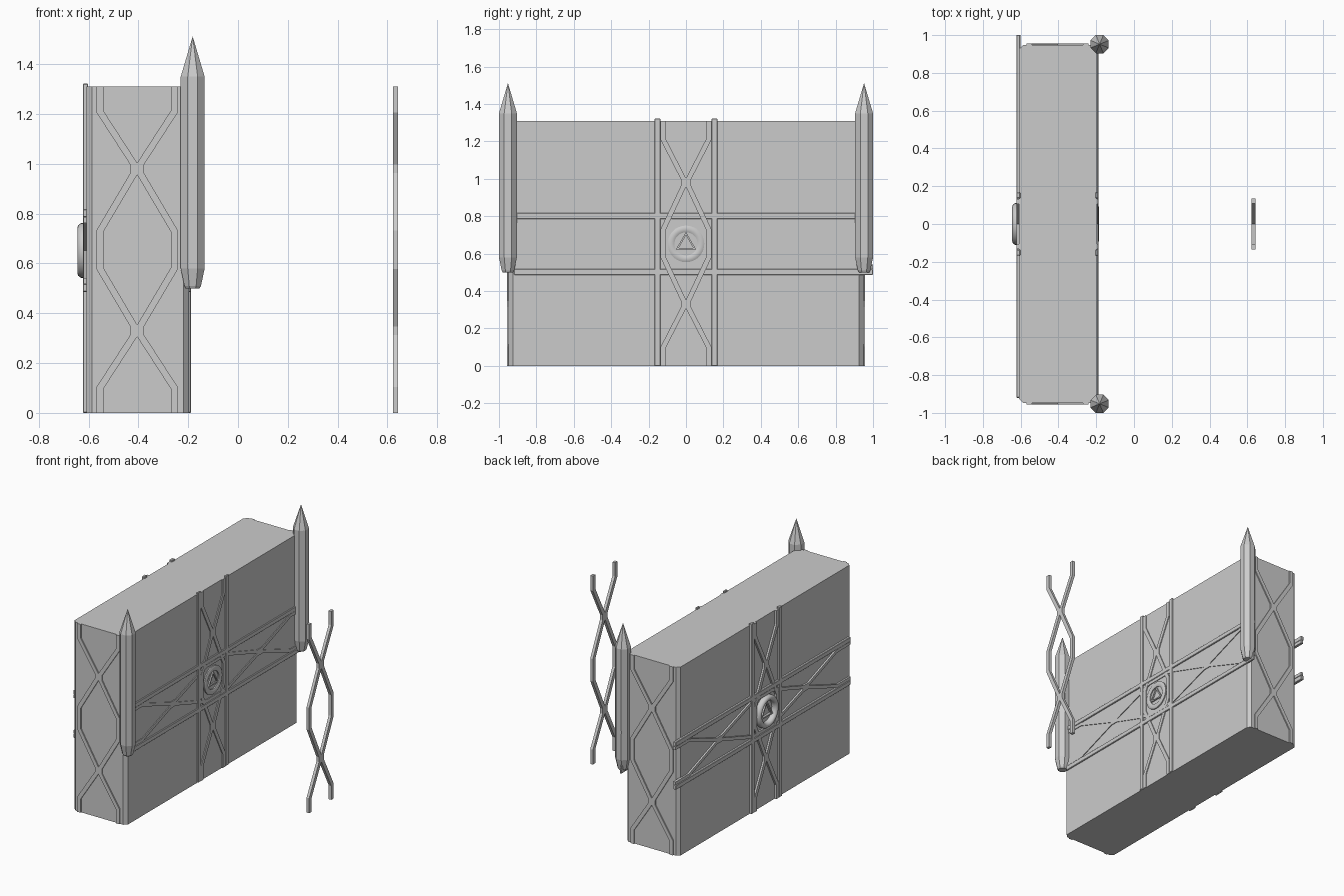
import bpy, bmesh, math
from mathutils import Vector, Matrix

if "Cube" in bpy.data.objects:
    bpy.data.objects.remove(bpy.data.objects["Cube"])

XR, XL = -0.197, -0.608      # right and left wall faces
ZC = 0.652                   # medallion / band height


def finish(name, bm, bevel=0):
    bmesh.ops.recalc_face_normals(bm, faces=bm.faces[:])
    me = bpy.data.meshes.new(name)
    bm.to_mesh(me)
    bm.free()
    ob = bpy.data.objects.new(name, me)
    bpy.context.collection.objects.link(ob)
    if bevel:
        m = ob.modifiers.new("bevel", 'BEVEL')
        m.width = bevel
        m.segments = 1
    return ob


def box(name, lo, hi, bevel=0):
    bm = bmesh.new()
    lo, hi = Vector(lo), Vector(hi)
    bmesh.ops.create_cube(bm, size=1, matrix=Matrix.Translation((lo + hi) / 2)
                          @ Matrix.Diagonal((*(hi - lo), 1)))
    return finish(name, bm, bevel)


def prism(bm, outline, place, d0, d1):
    """Extrude quads given as 2D outlines between two depths."""
    a = [bm.verts.new(place(u, t, d0)) for u, t in outline]
    b = [bm.verts.new(place(u, t, d1)) for u, t in outline]
    n = len(a)
    bm.faces.new(a)
    bm.faces.new(b[::-1])
    for i in range(n):
        bm.faces.new((a[i], b[i], b[(i + 1) % n], a[(i + 1) % n]))


def lattice(name, place, outer, length, d0, d1, w=0.027):
    """Two mirrored zigzag strands that meet at two crossings."""
    ts = [0, 0.10, 0.31, 0.35, 0.58, 0.73, 0.96, 1.00, 1.21, 1.31]
    far, near = outer - w / 2, w / 2
    us = [far, far, near, near, far, far, near, near, far, far]
    pts = [Vector((u, t * length / 1.31)) for u, t in zip(us, ts)]
    left, right = [], []
    for i, p in enumerate(pts):
        a = (p - pts[i - 1]).normalized() if i else Vector((0, 1))
        b = (pts[i + 1] - p).normalized() if i < len(pts) - 1 else Vector((0, 1))
        m = (a + b).normalized()
        off = Vector((-m.y, m.x)) * (w / 2) / m.dot(a)
        left.append(p + off)
        right.append(p - off)
    bm = bmesh.new()
    for s in (1, -1):
        prism(bm, [(s * p.x, p.y) for p in left + right[::-1]], place, d0, d1)
    return finish(name, bm)


# main block with chamfered vertical corners
bm = bmesh.new()
c, yh = 0.022, 0.948
out = []
for sx, sy in ((1, 1), (-1, 1), (-1, -1), (1, -1)):
    x = XR if sx > 0 else XL
    p = [(x, sy * (yh - c)), (x - sx * c, sy * yh)]
    out += p if sx * sy > 0 else p[::-1]
prism(bm, out, lambda u, t, d: (u, t, d), 0, 1.31)
finish("main_block", bm)

# end wall lattices
for s, n in ((-1, "front"), (1, "back")):
    lattice(n + "_lattice", lambda u, t, d: (-0.405 + u, s * d, t), 0.163, 1.31, 0.94, 0.956)

# bands, lattices and medallion on both long walls
for s, wall, n in ((1, XR, "right"), (-1, XL, "left")):
    d0, d1 = -0.006, (0.008 if s > 0 else 0.015)
    x0, x1 = sorted((wall + s * d0, wall + s * d1))
    for k in (-1, 1):
        box(n + "_upright_rail", (x0, k * 0.152 - 0.016, 0), (x1, k * 0.152 + 0.016, 1.322), 0.003)
        z = ZC + k * 0.15
        box(n + "_level_rail", (x0, -0.92, z - 0.016), (x1, 1.0, z + 0.016), 0.003)
    lattice(n + "_upright_lattice", lambda u, t, d: (wall + s * d, u, t), 0.133, 1.31, d0, d1 - 0.002)
    lattice(n + "_level_lattice", lambda u, t, d: (wall + s * d, -0.92 + t, ZC + u),
            0.133, 1.92, d0, d1 - 0.003, 0.022)

    # rounded ring
    r, h = (0.098, 0.013) if s > 0 else (0.11, 0.037)
    prof = [(r, -0.005), (r, h * 0.6), (r - 0.008, h * 0.9), (r - 0.018, h),
            (r - 0.028, h * 0.9), (r - 0.036, h * 0.6), (r - 0.036, -0.005)]
    bm = bmesh.new()
    N = 32
    rings = [[bm.verts.new((wall + s * d, q * math.cos(2 * math.pi * i / N),
                            ZC + q * math.sin(2 * math.pi * i / N))) for i in range(N)]
             for q, d in prof]
    for j in range(len(rings)):
        A, B = rings[j], rings[(j + 1) % len(rings)]
        for i in range(N):
            k = (i + 1) % N
            bm.faces.new((A[i], A[k], B[k], B[i]))
    ring = finish(n + "_ring", bm)
    for o in bpy.context.selected_objects:
        o.select_set(False)
    ring.select_set(True)
    bpy.context.view_layer.objects.active = ring
    bpy.ops.object.shade_smooth_by_angle(angle=math.radians(50))

    # triangular frame inside the ring
    bm = bmesh.new()
    tri = [[(q * math.cos(math.radians(90 + 120 * i)), q * math.sin(math.radians(90 + 120 * i)))
            for i in range(3)] for q in (r - 0.034, r - 0.052)]
    for i in range(3):
        k = (i + 1) % 3
        prism(bm, [tri[0][i], tri[0][k], tri[1][k], tri[1][i]],
              lambda u, t, d: (wall + s * d, u, ZC + t), -0.005, d1 + 0.001)
    finish(n + "_triangle", bm)

# free-standing lattice opposite the block
lattice("detached_lattice", lambda u, t, d: (d, u, t), 0.135, 1.31, 0.622, 0.642)

# pointed corner towers, octagonal
for s, n in ((-1, "front"), (1, "back")):
    bm = bmesh.new()
    rows = []
    for q, z in ((0.03, 0.5), (0.036, 0.51), (0.052, 0.58), (0.052, 1.35)):
        rows.append([bm.verts.new((-0.182 + q * math.cos(math.pi * (i + 0.5) / 4),
                                   s * 0.952 + q * math.sin(math.pi * (i + 0.5) / 4), z))
                     for i in range(8)])
    tip = bm.verts.new((-0.182, s * 0.952, 1.512))
    bm.faces.new(rows[0][::-1])
    for i in range(8):
        k = (i + 1) % 8
        for A, B in zip(rows, rows[1:]):
            bm.faces.new((A[i], A[k], B[k], B[i]))
        bm.faces.new((rows[-1][i], rows[-1][k], tip))
    finish(n + "_tower", bm)
